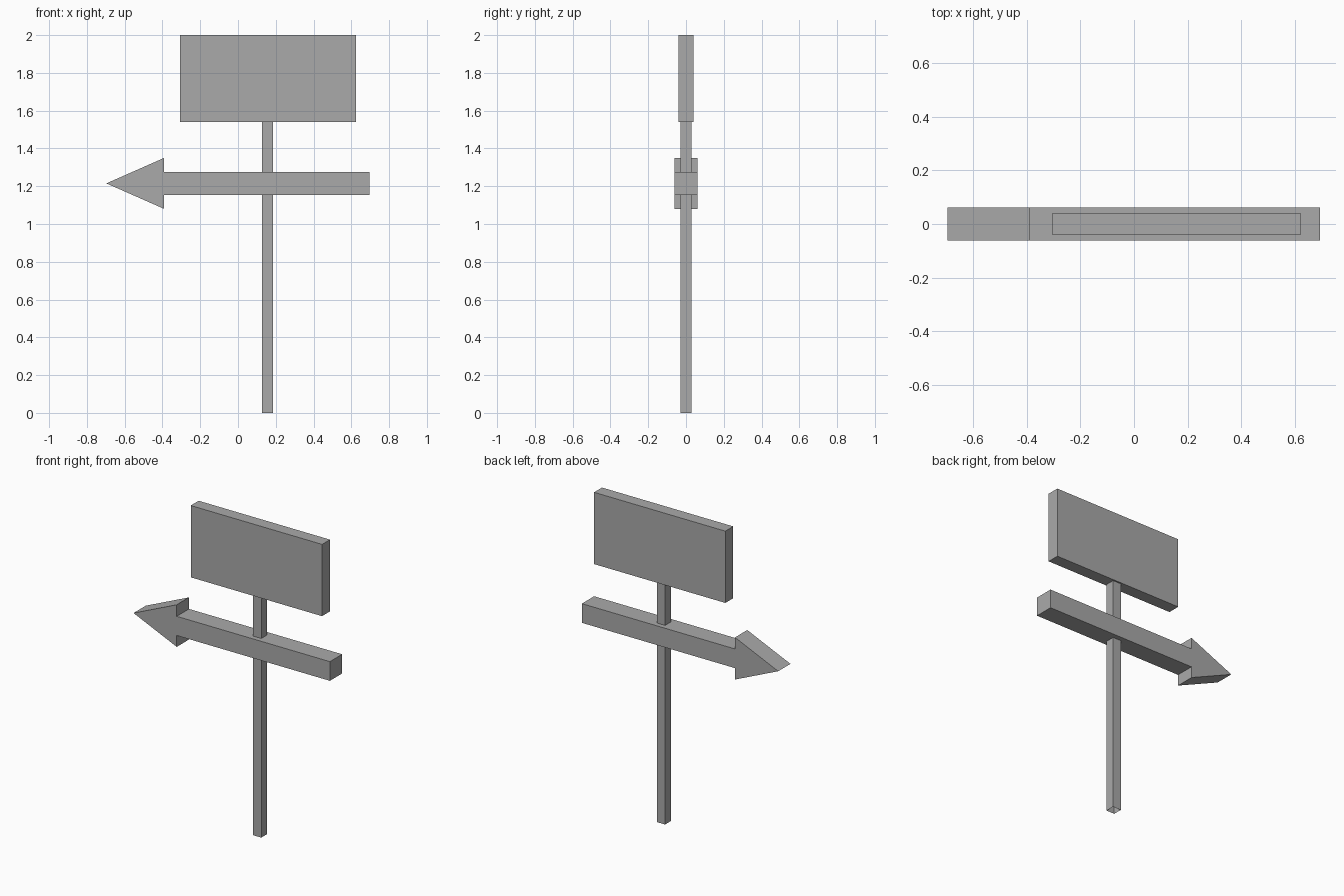
import bpy, bmesh

if "Cube" in bpy.data.objects:
    bpy.data.objects.remove(bpy.data.objects["Cube"])

grey = bpy.data.materials.new("plain grey")
grey.diffuse_color = (0.40, 0.40, 0.40, 1)
grey.use_nodes = True
grey.node_tree.nodes["Principled BSDF"].inputs["Base Color"].default_value = grey.diffuse_color


def extrude_profile(name, profile, half_depth):
    """Solid from an x-z outline, extruded evenly along y."""
    bm = bmesh.new()
    front = bm.faces.new([bm.verts.new((x, -half_depth, z)) for x, z in profile])
    back = bmesh.ops.extrude_face_region(bm, geom=[front], use_keep_orig=True)
    verts = [g for g in back["geom"] if isinstance(g, bmesh.types.BMVert)]
    bmesh.ops.translate(bm, verts=verts, vec=(0, 2 * half_depth, 0))
    bmesh.ops.recalc_face_normals(bm, faces=bm.faces)
    mesh = bpy.data.meshes.new(name)
    bm.to_mesh(mesh)
    bm.free()
    mesh.materials.append(grey)
    obj = bpy.data.objects.new(name, mesh)
    bpy.context.collection.objects.link(obj)
    return obj


def rectangle(x0, x1, z0, z1):
    return [(x0, z0), (x1, z0), (x1, z1), (x0, z1)]


# Rectangular sign board
extrude_profile("sign_board", rectangle(-0.307, 0.624, 1.54, 2.0), 0.04)

# Arrow: shaft with a triangular head pointing left
extrude_profile("arrow", [
    (-0.697, 1.215), (-0.391, 1.08), (-0.391, 1.153), (0.695, 1.153),
    (0.695, 1.276), (-0.391, 1.276), (-0.391, 1.35)], 0.062)

# Square post, hollow and open at the foot
post = extrude_profile("post", rectangle(0.127, 0.186, 0.0, 1.54), 0.03)
bm = bmesh.new()
bm.from_mesh(post.data)
foot = [f for f in bm.faces if f.normal.z < -0.9]
bmesh.ops.delete(bm, geom=foot, context='FACES_ONLY')
bm.to_mesh(post.data)
bm.free()
